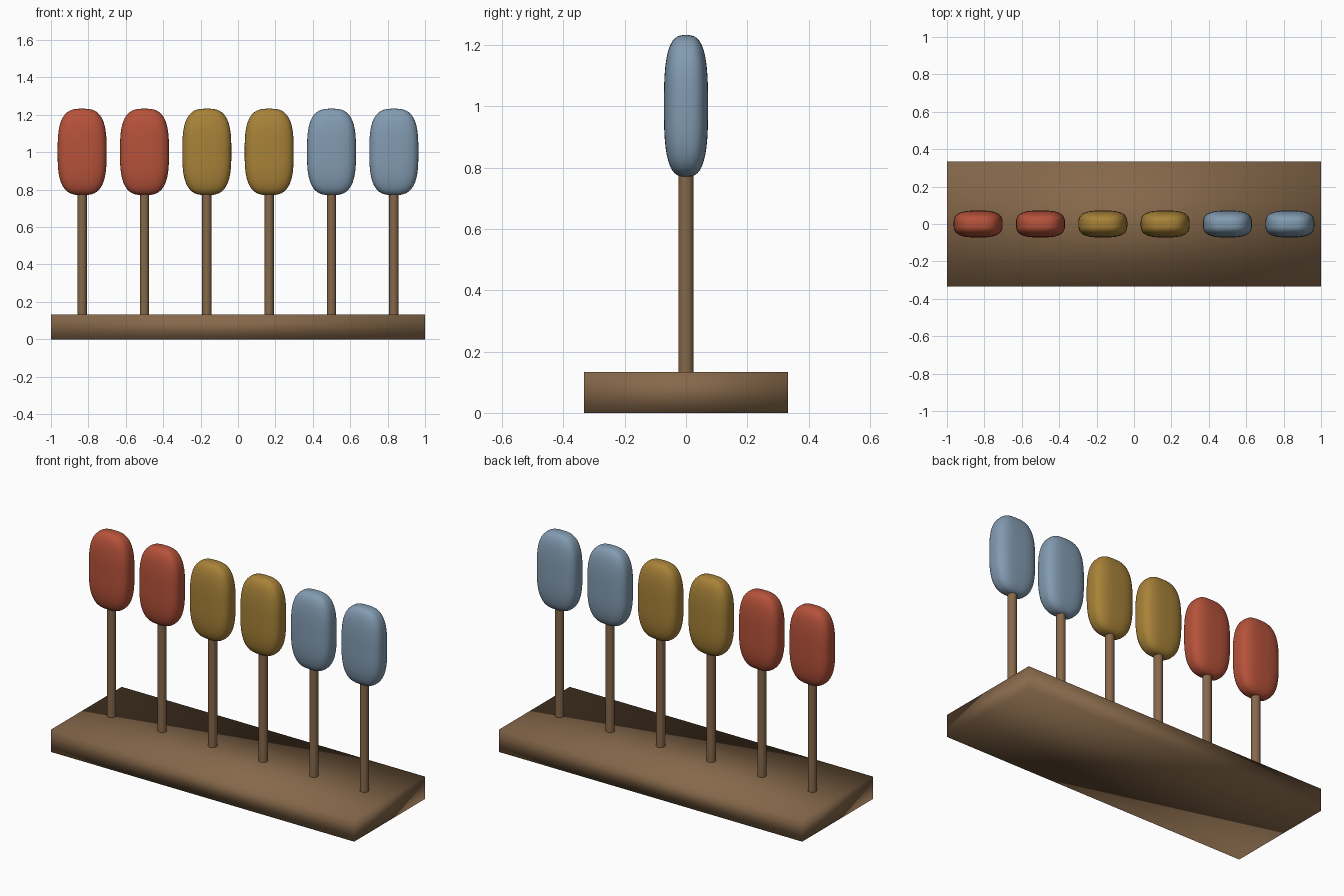
import bpy, bmesh, math
from mathutils import Vector

if "Cube" in bpy.data.objects:
    bpy.data.objects.remove(bpy.data.objects["Cube"])


def lin(c):
    return c / 12.92 if c <= 0.04045 else ((c + 0.055) / 1.055) ** 2.4


def material(name, r, g, b):
    m = bpy.data.materials.new(name)
    m.diffuse_color = (lin(r / 255), lin(g / 255), lin(b / 255), 1)
    m.use_nodes = True
    m.node_tree.nodes["Principled BSDF"].inputs["Base Color"].default_value = m.diffuse_color
    return m


def make_object(name, bm, mat, loc, smooth=True):
    mesh = bpy.data.meshes.new(name)
    bm.to_mesh(mesh)
    bm.free()
    mesh.materials.append(mat)
    for p in mesh.polygons:
        p.use_smooth = smooth
    ob = bpy.data.objects.new(name, mesh)
    ob.location = loc
    bpy.context.collection.objects.link(ob)
    return ob


def rounded_block(half, power=3.0, cuts=15):
    """Cube grid pushed out to a soft, flattened pillow form."""
    bm = bmesh.new()
    bmesh.ops.create_cube(bm, size=2)
    bmesh.ops.subdivide_edges(bm, edges=bm.edges[:], cuts=cuts, use_grid_fill=True)
    for v in bm.verts:
        p = Vector([math.tan(c * math.pi / 4) for c in v.co])
        n = sum(abs(c) ** power for c in p) ** (1 / power)
        v.co = Vector([c / n * h for c, h in zip(p, half)])
    return bm


wood = material("brown wood", 134, 104, 74)
red = material("brick red", 182, 82, 58)
gold = material("mustard", 168, 130, 56)
blue = material("grey blue", 130, 155, 177)

# Base plank, softly shaded across its edges
bm = bmesh.new()
bmesh.ops.create_cube(bm, size=1)
bmesh.ops.scale(bm, vec=(2, 0.667, 0.133), verts=bm.verts)
make_object("base", bm, wood, (0, 0, 0.0665))

# Six posts, each with a padded head, in pairs of colours
for i, mat in enumerate((red, red, gold, gold, blue, blue)):
    x = -5 / 6 + i / 3
    bm = bmesh.new()
    bmesh.ops.create_cone(bm, cap_ends=True, segments=16, radius1=0.025,
                          radius2=0.025, depth=0.74)
    post = make_object(f"post_{i + 1}", bm, wood, (x, 0, 0.45))
    for p in post.data.polygons:
        p.use_smooth = abs(p.normal.z) < 0.5
    make_object(f"head_{i + 1}", rounded_block((0.131, 0.072, 0.231)), mat, (x, 0, 1.002))
